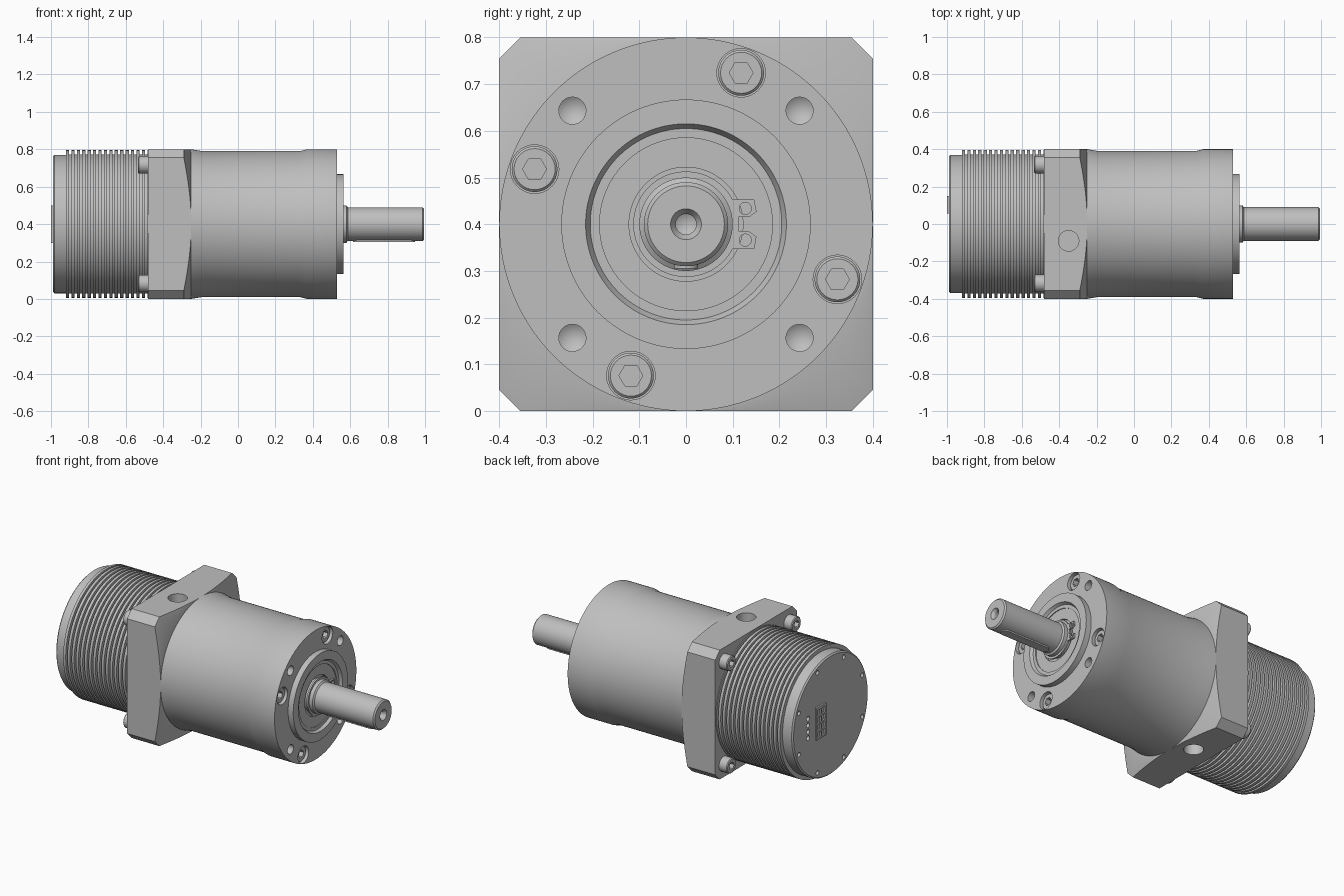
import bpy, bmesh, math
from mathutils import Matrix, Vector

cube = bpy.data.objects.get("Cube")
if cube:
    bpy.data.objects.remove(cube)

AXIS_Z = 0.4
grey = bpy.data.materials.new("machined_grey")
grey.use_nodes = True
grey.diffuse_color = (0.52, 0.52, 0.52, 1)
grey.node_tree.nodes["Principled BSDF"].inputs["Base Color"].default_value = (0.52, 0.52, 0.52, 1)


def finish(name, bm):
    bmesh.ops.recalc_face_normals(bm, faces=bm.faces)
    mesh = bpy.data.meshes.new(name)
    bm.to_mesh(mesh)
    bm.free()
    mesh.materials.append(grey)
    obj = bpy.data.objects.new(name, mesh)
    bpy.context.collection.objects.link(obj)
    return obj


def lathe(name, profile, y=0, z=AXIS_Z, steps=96):
    """Turn (x, radius) points around an axis along x."""
    bm = bmesh.new()
    verts = [bm.verts.new((x, y, z + r)) for x, r in profile]
    edges = [bm.edges.new(pair) for pair in zip(verts, verts[1:])]
    bmesh.ops.spin(bm, geom=verts + edges, cent=(0, y, z), axis=(1, 0, 0),
                   angle=math.tau, steps=steps)
    bmesh.ops.remove_doubles(bm, verts=bm.verts, dist=0.0001)
    return finish(name, bm)


def rod(name, x0, x1, r, y=0, z=AXIS_Z, steps=32):
    return lathe(name, [(x0, 0), (x0, r), (x1, r), (x1, 0)], y, z, steps)


def prism(name, points, x0, x1):
    """Extrude a (y, z) outline along x."""
    bm = bmesh.new()
    face = bm.faces.new([bm.verts.new((x0, y, z)) for y, z in points])
    new = bmesh.ops.extrude_face_region(bm, geom=[face])["geom"]
    bmesh.ops.translate(bm, vec=(x1 - x0, 0, 0),
                        verts=[v for v in new if isinstance(v, bmesh.types.BMVert)])
    return finish(name, bm)


def box(name, low, high):
    (x0, y0, z0), (x1, y1, z1) = low, high
    return prism(name, [(y0, z0), (y1, z0), (y1, z1), (y0, z1)], x0, x1)


def combine(obj, others, operation="DIFFERENCE"):
    for other in others:
        mod = obj.modifiers.new("cut", "BOOLEAN")
        mod.operation = operation
        mod.solver = "EXACT"
        mod.object = other
        bpy.context.view_layer.objects.active = obj
        bpy.ops.object.modifier_apply(modifier=mod.name)
        bpy.data.objects.remove(other)


def polar(radius, degrees):
    a = math.radians(degrees)
    return radius * math.cos(a), AXIS_Z + radius * math.sin(a)


def socket_screw(name, base, top, r, y, z):
    """Cap screw with a hexagon socket; base and top are x positions."""
    d = math.copysign(1, top - base)
    head = lathe(name, [(base, 0), (base, r), (top - d * 0.005, r),
                        (top, r - 0.005), (top, 0)], y, z, 32)
    hexagon = [(y + 0.52 * r * math.cos(k * math.pi / 3),
                z + 0.52 * r * math.sin(k * math.pi / 3)) for k in range(6)]
    combine(head, [prism("socket", hexagon, top - d * 0.03, top + d * 0.01)])


# Gearbox housing with raised pilot and recessed seal seat
housing = lathe("gearbox_housing", [
    (-0.26, 0), (-0.26, 0.4), (-0.25, 0.4), (-0.19, 0.39), (0.33, 0.39),
    (0.37, 0.4), (0.53, 0.4), (0.53, 0.267), (0.565, 0.267), (0.565, 0.215),
    (0.548, 0.205), (0.548, 0.185), (0.543, 0.185), (0.543, 0.122),
    (0.525, 0.122), (0.525, 0)], steps=128)
cutters = []
for k in range(4):
    y, z = polar(0.344, 45 + 90 * k)
    cutters.append(lathe("tapped_hole", [(0.6, 0), (0.6, 0.029), (0.47, 0.029),
                                         (0.45, 0)], y, z, 32))
    y, z = polar(0.345, 70 + 90 * k)
    cutters.append(rod("counterbore", 0.45, 0.6, 0.052, y, z))
combine(housing, cutters)
for k in range(4):
    y, z = polar(0.345, 70 + 90 * k)
    socket_screw("housing_screw", 0.445, 0.515, 0.049, y, z)

# Square flange, its corners cut away by a cone
outline = []
for sy, sz in ((1, 1), (-1, 1), (-1, -1), (1, -1)):
    corner = [(0.4 * sy, AXIS_Z + 0.355 * sz), (0.355 * sy, AXIS_Z + 0.4 * sz)]
    outline += corner if sy * sz > 0 else corner[::-1]
flange = prism("square_flange", outline, -0.48, -0.25)
cone = lathe("flange_cone", [(-0.6, 0), (-0.6, 0.57), (-0.3, 0.57),
                             (-0.25, 0.401), (-0.25, 0)], steps=128)
combine(flange, [cone], "INTERSECT")
# Clamp access holes above and below
for side in (1, -1):
    hole = rod("access_hole", -0.06, 0.06, 0.055, 0, 0, 48)
    hole.data.transform(Matrix.Rotation(math.pi / 2, 4, "Y"))
    hole.data.transform(Matrix.Translation((-0.35, -0.09 * side, AXIS_Z + 0.38 * side)))
    combine(flange, [hole])

# Flange screws on the motor side
for sy in (1, -1):
    for sz in (1, -1):
        socket_screw("flange_screw", -0.478, -0.535, 0.046,
                     0.317 * sy, AXIS_Z + 0.317 * sz)

# Motor with cooling fins
pitch, count = 0.029, 15
fins = [(-0.92, 0), (-0.92, 0.395)]
for k in range(count):
    x = -0.903 + k * pitch
    fins += [(x, 0.395), (x, 0.372), (x + 0.012, 0.372), (x + 0.012, 0.395)]
fins += [(-0.479, 0.395), (-0.479, 0)]
lathe("motor_fins", fins)

# Motor end cap with holes and a connector pocket
cap = lathe("motor_end_cap", [(-0.915, 0), (-0.915, 0.37), (-0.982, 0.37),
                              (-0.99, 0.362), (-0.99, 0)])
cuts = [rod("cap_hole", -1.01, -0.965, 0.014, *polar(0.335, 22.5 + 45 * k), 16)
        for k in range(8)]
cuts += [rod("signal_hole", -1.01, -0.965, 0.015, 0.22, 0.34 + 0.04 * k, 16)
         for k in range(4)]
combine(cap, cuts)
connector = box("connector_shell", (-1.0, 0.055, 0.3), (-0.985, 0.15, 0.5))
pockets = [box("pocket", (-1.02, 0.065 + 0.043 * c, 0.31 + 0.046 * r),
               (-0.987, 0.097 + 0.043 * c, 0.345 + 0.046 * r))
           for c in range(2) for r in range(4)]
combine(connector, pockets)

# Output shaft with centre drilling and key
lathe("output_shaft", [
    (0.5, 0), (0.5, 0.1), (0.58, 0.1), (0.587, 0.09), (0.987, 0.09),
    (0.995, 0.082), (0.995, 0.033), (0.978, 0.022), (0.93, 0.022), (0.918, 0)])
bm = bmesh.new()
w = 0.026
for x, start in ((0.64, math.pi / 2), (0.92, -math.pi / 2)):
    for k in range(13):
        a = start + k * math.pi / 12
        bm.verts.new((x + w * math.cos(a), w * math.sin(a), 0.34))
face = bm.faces.new(bm.verts[:])
new = bmesh.ops.extrude_face_region(bm, geom=[face])["geom"]
bmesh.ops.translate(bm, vec=Vector((0, 0, -0.035)),
                    verts=[v for v in new if isinstance(v, bmesh.types.BMVert)])
finish("shaft_key", bm)

# Retaining ring with two eyelets
lathe("retaining_ring", [(0.547, 0.095), (0.557, 0.095), (0.557, 0.113),
                         (0.547, 0.113), (0.547, 0.095)])
for side in (1, -1):
    def lug_z(offset):
        return AXIS_Z + side * offset
    lug = prism("ring_lug", [(0.1, lug_z(0.015)), (0.135, lug_z(0.015)),
                             (0.151, lug_z(0.027)), (0.146, lug_z(0.053)),
                             (0.1, lug_z(0.053))], 0.546, 0.558)
    combine(lug, [rod("eyelet", 0.5, 0.6, 0.013, 0.127, lug_z(0.034), 20)])

# Smooth turned surfaces, keep machined edges sharp
bpy.ops.object.select_all(action="DESELECT")
for obj in bpy.context.collection.objects:
    if obj.type == "MESH" and grey.name in obj.data.materials:
        obj.select_set(True)
        bpy.context.view_layer.objects.active = obj
bpy.ops.object.shade_smooth_by_angle(angle=math.radians(25))
